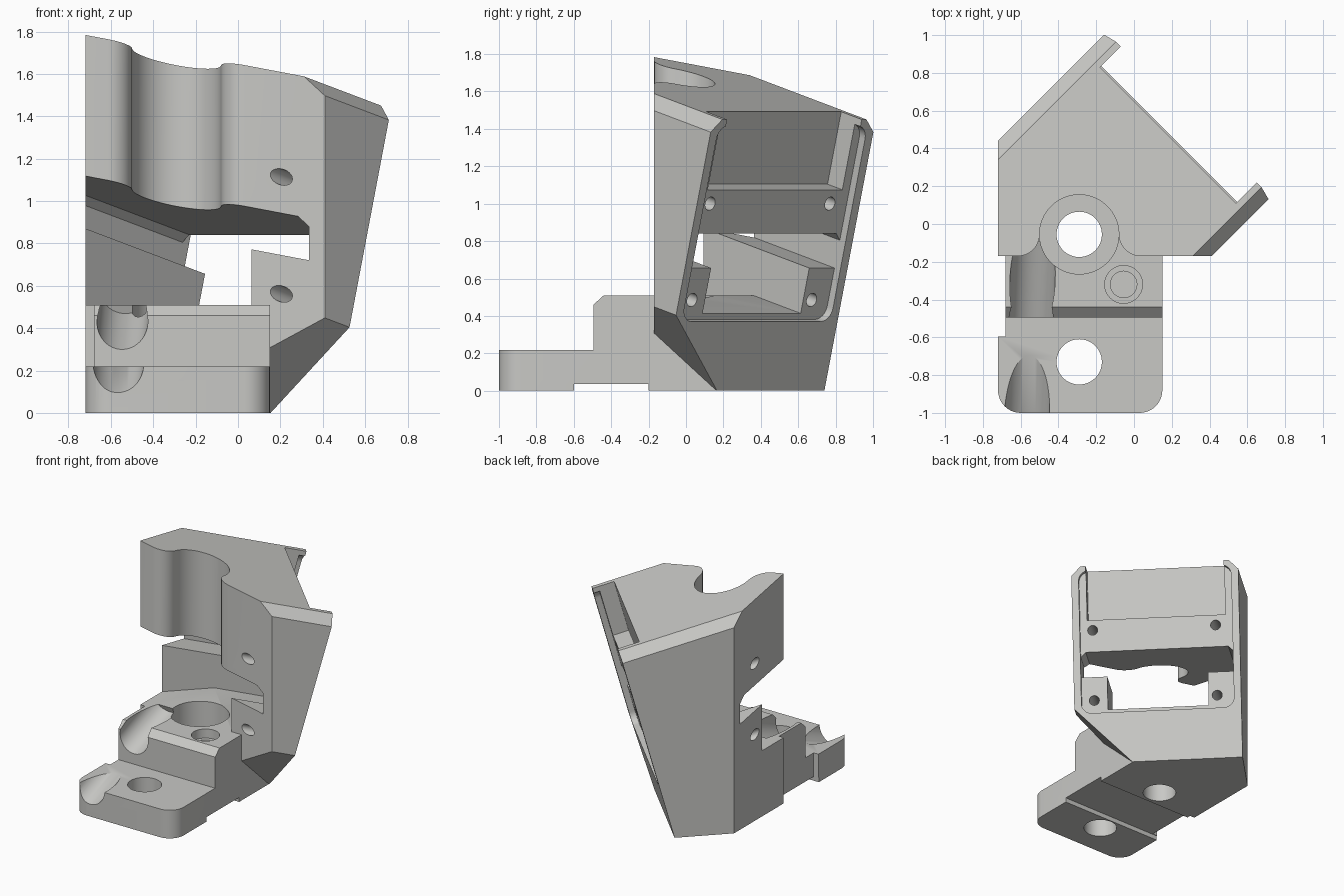
import bpy, bmesh, math
from mathutils import Matrix, Vector

if "Cube" in bpy.data.objects:
    bpy.data.objects.remove(bpy.data.objects["Cube"])

# Tilted mounting frame: u = across the plate, d = out of the plate, w = up the plate
T = math.radians(15)
n = Vector((1, 1, 0)).normalized()
u = Vector((1, -1, 0)).normalized()
z = Vector((0, 0, 1))
d = n * math.cos(T) - z * math.sin(T)
w = n * math.sin(T) + z * math.cos(T)
TILT = Matrix((u, d, w)).transposed()

grey = bpy.data.materials.new("light grey")
grey.diffuse_color = (0.58, 0.58, 0.56, 1)
grey.use_nodes = True
grey.node_tree.nodes["Principled BSDF"].inputs["Base Color"].default_value = grey.diffuse_color


def prism(name, pts, vec, place):
    """Extrude a closed outline; place() maps each 2D point to 3D."""
    bm = bmesh.new()
    f = bm.faces.new([bm.verts.new(place(a, b)) for a, b in pts])
    ext = bmesh.ops.extrude_face_region(bm, geom=[f])["geom"]
    bmesh.ops.translate(bm, vec=vec, verts=[g for g in ext if isinstance(g, bmesh.types.BMVert)])
    bmesh.ops.recalc_face_normals(bm, faces=bm.faces)
    me = bpy.data.meshes.new(name)
    bm.to_mesh(me)
    bm.free()
    me.materials.append(grey)
    ob = bpy.data.objects.new(name, me)
    bpy.context.collection.objects.link(ob)
    return ob


def tilted(name, pts, d0, d1):
    return prism(name, pts, TILT @ Vector((0, d1 - d0, 0)), lambda a, b: TILT @ Vector((a, d0, b)))


def upright(name, pts, z0, z1):
    return prism(name, pts, Vector((0, 0, z1 - z0)), lambda a, b: Vector((a, b, z0)))


def sideways(name, pts, x0, x1):
    return prism(name, pts, Vector((x1 - x0, 0, 0)), lambda a, b: Vector((x0, a, b)))


def rect(a0, a1, b0, b1):
    return [(a0, b0), (a1, b0), (a1, b1), (a0, b1)]


def arc(cx, cy, r, a0, a1, k):
    return [(cx + r * math.cos(math.radians(a0 + (a1 - a0) * i / k)),
             cy + r * math.sin(math.radians(a0 + (a1 - a0) * i / k))) for i in range(k + 1)]


def circle(cx, cy, r, k=48):
    return arc(cx, cy, r, 0, 360, k)[:-1]


def rounded(a0, a1, b0, b1, r):
    return (arc(a0 + r, b0 + r, r, 180, 270, 8) + arc(a1 - r, b0 + r, r, 270, 360, 8)
            + arc(a1 - r, b1 - r, r, 0, 90, 8) + arc(a0 + r, b1 - r, r, 90, 180, 8))


def combine(ob, tool, op):
    m = ob.modifiers.new("bool", "BOOLEAN")
    m.operation, m.solver, m.object = op, "EXACT", tool
    bpy.context.view_layer.objects.active = ob
    bpy.ops.object.modifier_apply(modifier=m.name)
    bpy.data.objects.remove(tool, do_unlink=True)


BACK, SEAT, DEEP = 0.2186, 0.174, 0.058

# Leaning body, trimmed by the upright front, left and floor planes
bracket = tilted("bracket", [(-0.82, -0.4), (-0.467, -0.4), (0.41, 0.477), (0.41, 1.49),
                             (0.34, 1.56), (-0.75, 1.56), (-0.82, 1.49)], -1.6, BACK)
combine(bracket, upright("trim", rect(-0.72, 2, -0.17, 2), 0, 3), "INTERSECT")

# Stepped foot
foot = sideways("foot_step", [(-0.55, 0), (0.165, 0), (0.165, 0.51), (-0.44, 0.51), (-0.495, 0.46),
                              (-0.495, 0.215), (-0.55, 0.215)], -0.68, 0.15)
combine(bracket, foot, "UNION")
toe = arc(-0.60, -0.88, 0.12, 180, 270, 10) + arc(0.03, -0.88, 0.12, 270, 360, 10)
toe += [(0.15, -0.45), (-0.68, -0.45), (-0.68, -0.595), (-0.72, -0.595)]
combine(bracket, upright("foot_toe", toe, 0, 0.219), "UNION")

cuts = []
# Window through the body, wide at the top and narrow between the screw bosses
cuts.append(tilted("window_wide", [(-0.767, 0.726), (0.357, 0.726), (0.357, 0.88), (0.32, 0.917),
                                   (-0.73, 0.917), (-0.767, 0.88)], -1.7, 0.5))
cuts.append(tilted("window_narrow", rect(-0.576, 0.166, 0.475, 0.8), -1.7, 0.5))
level = tilted("window_level", rect(-0.576, 0.166, 0.2, 0.8), -1.7, 0.5)
combine(level, upright("level_trim", rect(-3, 3, -0.6, 3), 0.51, 2), "INTERSECT")
# keep the level floor only where it lies above the sloping one
cuts.append(level)

# Plate seat and deep pocket open at the top
cuts.append(tilted("plate_seat", rounded(-0.767, 0.357, 0.4415, 1.525, 0.075), SEAT, 0.6))
cuts.append(tilted("deep_pocket", rect(-0.714, 0.304, 1.159, 1.9), DEEP, 0.6))

# Four screw holes across the tilted plate
for a in (-0.64, 0.265):
    for b in (0.549, 1.082):
        cuts.append(tilted("screw_hole", circle(a, b, 0.037, 24), -1.7, 0.5))

# Bolt channel with flared mouth down the front of the body
cx, cy, R, F = -0.29, -0.055, 0.21, 0.115
channel = arc(cx, cy, R, 0, 180, 32)
channel += arc(cx - R - F, cy, F, 0, -90, 10)[1:]
channel += [(cx - R - F, -0.4), (cx + R + F, -0.4)]
channel += arc(cx + R + F, cy, F, 270, 180, 10)[:-1]
cuts.append(upright("bolt_channel", channel, 0.6, 2.5))
cuts.append(upright("bolt_counterbore", circle(cx, cy, R, 64), 0.22, 0.9))

# Foot holes
cuts.append(upright("rear_bolt_hole", circle(cx, cy, 0.12), -0.2, 0.4))
cuts.append(upright("front_bolt_hole", circle(cx, -0.73, 0.12), -0.2, 0.5))
cuts.append(upright("pin_recess", circle(-0.055, -0.32, 0.10), 0.44, 0.6))
cuts.append(upright("pin_hole", circle(-0.055, -0.32, 0.07), 0.12, 0.6))

# Shallow relief under the foot
cuts.append(sideways("floor_relief", rect(-0.6, -0.2, -0.1, 0.035), -1, 1))

# Sloping tool groove along the left of the foot
g0, g1 = Vector((-0.57, -1.1, 0.185)), Vector((-0.53, -0.12, 0.58))
cuts.append(prism("tool_groove", circle(0, 0, 0.12), g1 - g0,
                  lambda a, b: g0 + Vector((a, 0, 0)) + Vector((0, -0.374, 0.927)) * b))

for c in cuts:
    combine(bracket, c, "DIFFERENCE")

bpy.ops.object.select_all(action="DESELECT")
bracket.select_set(True)
bpy.context.view_layer.objects.active = bracket
bpy.ops.object.shade_smooth_by_angle(angle=math.radians(25))
